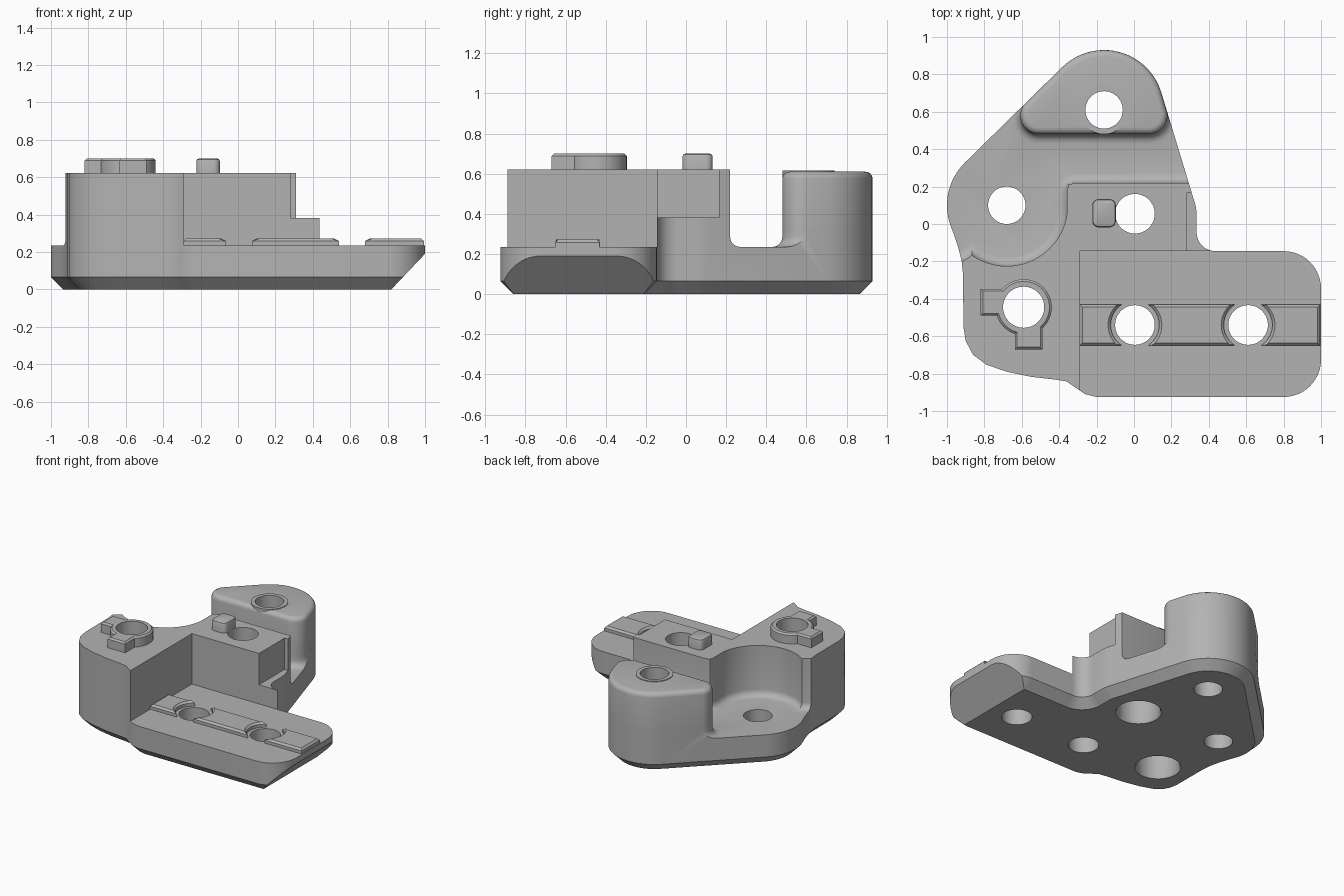
import bpy, bmesh, math

if "Cube" in bpy.data.objects:
    bpy.data.objects.remove(bpy.data.objects["Cube"])

grey = bpy.data.materials.new("grey")
grey.diffuse_color = (0.45, 0.45, 0.45, 1)
grey.use_nodes = True
grey.node_tree.nodes["Principled BSDF"].inputs["Base Color"].default_value = grey.diffuse_color


def arc(cx, cy, r, a0, a1, n=12):
    return [(cx + r * math.cos(math.radians(a0 + (a1 - a0) * i / n)),
             cy + r * math.sin(math.radians(a0 + (a1 - a0) * i / n))) for i in range(n + 1)]


def prism(name, pts, z0, z1, top=0.0, bottom=0.0, segs=1):
    """Extruded outline with optional bevelled top or bottom rim."""
    bm = bmesh.new()
    face = bm.faces.new([bm.verts.new((x, y, z0)) for x, y in pts])
    ext = bmesh.ops.extrude_face_region(bm, geom=[face])
    for v in ext["geom"]:
        if isinstance(v, bmesh.types.BMVert):
            v.co.z = z1
    bmesh.ops.recalc_face_normals(bm, faces=bm.faces[:])
    for size, z in ((top, z1), (bottom, z0)):
        if size:
            rim = [e for e in bm.edges if all(abs(v.co.z - z) < 1e-5 for v in e.verts)]
            bmesh.ops.bevel(bm, geom=rim, offset=size, segments=segs, profile=0.5,
                            affect='EDGES', clamp_overlap=False)
    mesh = bpy.data.meshes.new(name)
    bm.to_mesh(mesh)
    bm.free()
    ob = bpy.data.objects.new(name, mesh)
    bpy.context.collection.objects.link(ob)
    mesh.materials.append(grey)
    return ob


def box(name, x0, x1, y0, y1, z0, z1, **kw):
    return prism(name, [(x0, y0), (x1, y0), (x1, y1), (x0, y1)], z0, z1, **kw)


def disc(name, c, r, z0, z1, **kw):
    return prism(name, arc(c[0], c[1], r, 0, 360, 48)[:-1], z0, z1, **kw)


def boolean(ob, cutter, op='DIFFERENCE', keep=False):
    mod = ob.modifiers.new("cut", 'BOOLEAN')
    mod.object, mod.operation, mod.solver = cutter, op, 'EXACT'
    bpy.context.view_layer.objects.active = ob
    bpy.ops.object.modifier_apply(modifier=mod.name)
    if not keep:
        bpy.data.objects.remove(cutter)


POST, LOBE, MID, BOSS, RAIL1, RAIL2 = ((-0.16, 0.61), (-0.68, 0.10), (0.005, 0.055),
                                       (-0.59, -0.445), (0.005, -0.54), (0.61, -0.54))

# Body: whole plan outline at full height, bevelled below
post_arc = arc(*POST, 0.32, 17, 134.5, 24)
outline = (arc(0.8, -0.725, 0.2, -90, 0) + arc(0.8, -0.345, 0.2, 0, 90)
           + arc(0.435, -0.045, 0.1, 270, 180) + [(0.335, 0.06), (0.329, 0.1)]
           + post_arc + arc(*LOBE, 0.32, 134.5, 200, 16)
           + [(-0.958, -0.07), (-0.937, -0.135), (-0.921, -0.2), (-0.914, -0.27), (-0.912, -0.55),
              (-0.9, -0.625), (-0.86, -0.7), (-0.79, -0.752), (-0.68, -0.79), (-0.55, -0.817),
              (-0.42, -0.832), (-0.36, -0.842), (-0.31, -0.877), (-0.26, -0.91), (-0.2, -0.925)])
body = prism("body", outline, 0, 0.622, bottom=0.065)

# Rear recess with a filleted floor
recess = (arc(*LOBE, 0.325, 235, 352, 28)
          + [(-0.357, 0.12), (-0.358, 0.18), (-0.349, 0.209), (-0.32, 0.22), (0.7, 0.22), (0.7, 0.609)]
          + arc(0.079, 0.58, 0.1, 17, -90) + arc(-0.508, 0.58, 0.1, 270, 134.5)
          + [(-1.3, 0.651), (-1.3, -0.2), (-0.92, -0.2), (-0.89, -0.185)])
boolean(body, prism("recess", recess, 0.235, 1, bottom=0.05, segs=4))

# Low front deck, side step and room for the post
boolean(body, box("deck_cut", -0.29, 2, -2, -0.145, 0.235, 1))
boolean(body, box("step_cut", 0.28, 2, -0.5, 0.165, 0.382, 1))
boolean(body, box("post_cut", -1.2, 1.2, 0.4, 1.2, 0.32, 1))

# Sloped underside at the right end
slope = prism("slope_cut", [(0.82, 0), (0.62, -0.2), (1.3, -0.2), (1.3, 0.507)], -1.5, 0.5)
for v in slope.data.vertices:
    x, z, y = v.co
    v.co = (x, y, z)
slope.data.flip_normals()
boolean(body, slope)

# Rounded post
post = prism("post", arc(0.079, 0.58, 0.1, -90, 17)[:-1] + post_arc
             + arc(-0.508, 0.58, 0.1, 134.5, 270)[1:], 0.32, 0.61, top=0.035, segs=4)
post_rim = disc("post_rim", POST, 0.13, 0.58, 0.615)

# Keyed boss
boss = disc("boss_ring", BOSS, 0.15, 0.61, 0.7, top=0.012)
key_left = box("boss_key_left", -0.82, -0.685, -0.49, -0.347, 0.61, 0.7, top=0.012)
key_front = box("boss_key_front", -0.637, -0.488, -0.67, -0.535, 0.61, 0.7, top=0.012)
boolean(boss, key_left, 'UNION')
boolean(boss, key_front, 'UNION')

# Locating peg
peg = []
for sx, sy, a in ((-0.13, 0.015, -90), (-0.13, 0.1, 0), (-0.19, 0.1, 90), (-0.19, 0.015, 180)):
    peg += arc(sx, sy, 0.033, a, a + 90, 5)
prism("peg", peg, 0.615, 0.7, top=0.015, segs=2)

# Rail pads with scooped ends around the holes
y0, y1 = -0.65, -0.43
right_of = lambda c: arc(*c, 0.13, 58, -58)
left_of = lambda c: arc(*c, 0.13, 238, 122)
prism("rail_inner", [(-0.29, y0)] + left_of(RAIL1) + [(-0.29, y1)], 0.23, 0.272, top=0.014)
prism("rail_middle", right_of(RAIL1) + left_of(RAIL2), 0.23, 0.272, top=0.014)
prism("rail_outer", right_of(RAIL2) + [(0.995, y0), (0.995, y1)], 0.23, 0.272, top=0.014)

# Through holes
for c, r, parts in ((POST, 0.1, (body, post, post_rim)), (LOBE, 0.1, (body,)), (MID, 0.106, (body,)),
                    (BOSS, 0.11, (body, boss)), (RAIL1, 0.106, (body,)), (RAIL2, 0.106, (body,))):
    for part in parts:
        boolean(part, disc("hole", c, r, -0.5, 1.2))

# Wide counterbores from below with a chamfered mouth
for c in (MID, BOSS):
    boolean(body, disc("bore", c, 0.15, -0.3, 0.45))
    mouth = disc("mouth", c, 0.17, -0.02, 0.02)
    for v in mouth.data.vertices:
        if v.co.z > 0:
            v.co.x = c[0] + (v.co.x - c[0]) * 0.88
            v.co.y = c[1] + (v.co.y - c[1]) * 0.88
    boolean(body, mouth)

# Smooth curved walls, keep edges sharp
bpy.ops.object.select_all(action='DESELECT')
for ob in bpy.context.scene.objects:
    ob.select_set(True)
    bpy.context.view_layer.objects.active = ob
bpy.ops.object.shade_smooth_by_angle(angle=math.radians(30))
